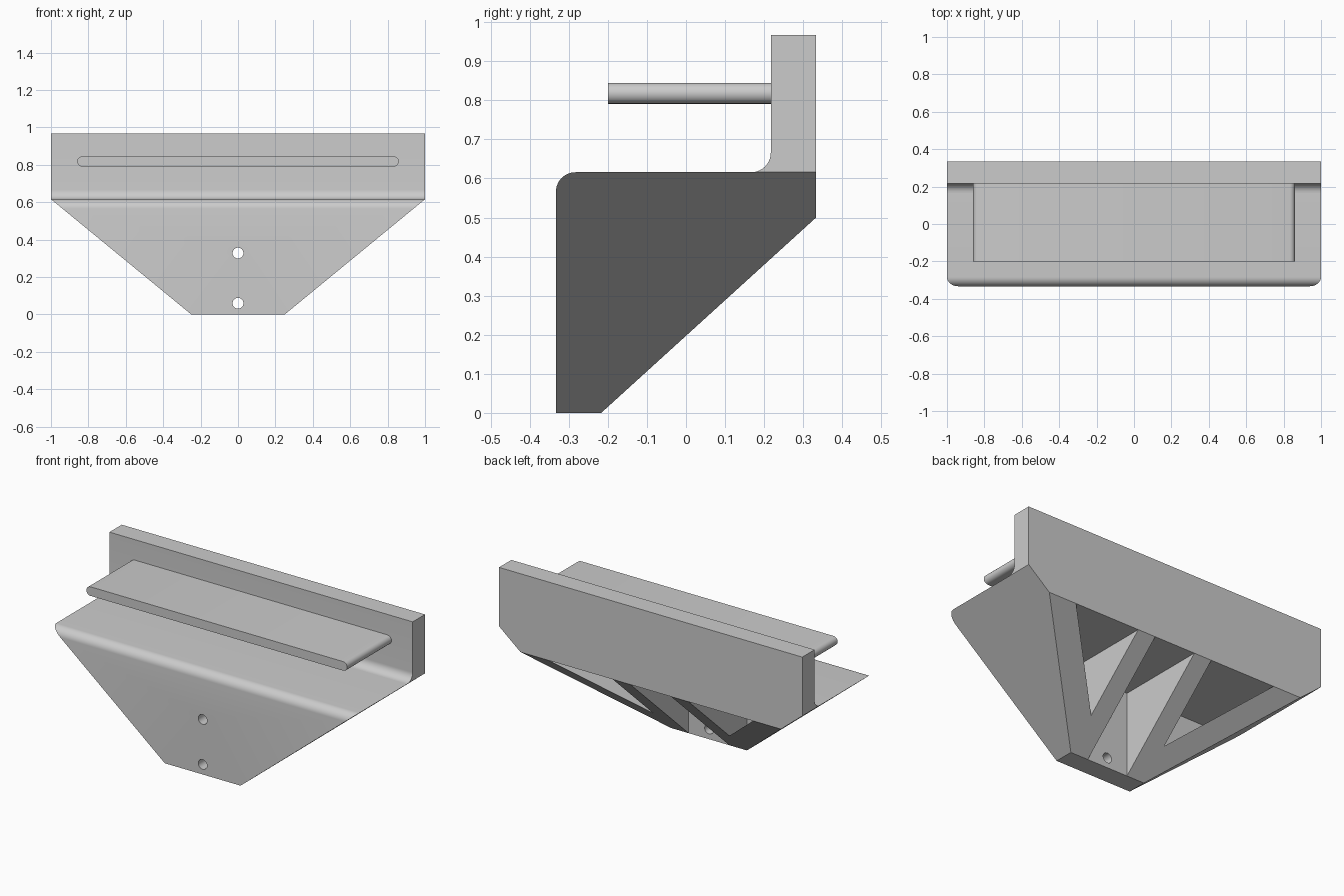
import bpy
import bmesh
from math import sin, cos, pi

if "Cube" in bpy.data.objects:
    bpy.data.objects.remove(bpy.data.objects["Cube"], do_unlink=True)

GREY = (0.6, 0.6, 0.6, 1)
grey = bpy.data.materials.new("plain grey")
grey.use_nodes = True
grey.diffuse_color = GREY
grey.node_tree.nodes["Principled BSDF"].inputs["Base Color"].default_value = GREY

# Shared dimensions
FRONT, BACK = -0.333, 0.333
WALL = 0.116
SHELF, TOP = 0.616, 0.967
CEILING = SHELF - WALL
FOOT = 0.25
INNER = FRONT + WALL
RAIL = BACK - WALL


def half_width(z):
    """Half the bracket's width at height z."""
    return min(1, FOOT + (1 - FOOT) * z / SHELF)


def slope_y(z):
    """Where the sloping underside is at height z."""
    return INNER + (BACK - INNER) * z / CEILING


def arc(cu, cv, radius, start, end, steps=10):
    angles = [start + (end - start) * i / steps for i in range(steps + 1)]
    return [(cu + radius * cos(a), cv + radius * sin(a)) for a in angles]


def loft(name, ring_a, ring_b):
    """Closed solid between two matching rings of points."""
    bm = bmesh.new()
    a = [bm.verts.new(p) for p in ring_a]
    b = [bm.verts.new(p) for p in ring_b]
    bm.faces.new(a)
    bm.faces.new(b[::-1])
    for i in range(len(a)):
        j = (i + 1) % len(a)
        bm.faces.new((a[j], a[i], b[i], b[j]))
    bmesh.ops.remove_doubles(bm, verts=bm.verts[:], dist=1e-5)
    bmesh.ops.recalc_face_normals(bm, faces=bm.faces[:])
    mesh = bpy.data.meshes.new(name)
    bm.to_mesh(mesh)
    bm.free()
    mesh.materials.append(grey)
    obj = bpy.data.objects.new(name, mesh)
    bpy.context.collection.objects.link(obj)
    return obj


def across(name, profile):
    """Side profile (y, z) stretched to both tapering ends."""
    return loft(name, [(half_width(z), y, z) for y, z in profile],
                [(-half_width(z), y, z) for y, z in profile])


def along(name, profile, y0, y1):
    """Front profile (x, z) run from front to back."""
    return loft(name, [(x, y0, z) for x, z in profile],
                [(x, y1, z) for x, z in profile])


def use(obj):
    bpy.ops.object.select_all(action="DESELECT")
    obj.select_set(True)
    bpy.context.view_layer.objects.active = obj


# Front plate and lower shelf with a rounded front edge
R = 0.05
body = across("front_plate_and_shelf",
              [(FRONT, 0), (INNER, 0), (INNER, CEILING), (BACK, CEILING), (BACK, SHELF)]
              + arc(FRONT + R, SHELF - R, R, pi / 2, pi))

# Screw holes through the front plate
for z in (0.06, 0.328):
    cutter = along("hole_cutter", arc(0, z, 0.029, 0, 2 * pi, 32)[:-1],
                   FRONT - 0.1, INNER + 0.1)
    use(body)
    cut = body.modifiers.new("hole", "BOOLEAN")
    cut.operation = "DIFFERENCE"
    cut.solver = "EXACT"
    cut.object = cutter
    bpy.ops.object.modifier_apply(modifier=cut.name)
    bpy.data.objects.remove(cutter, do_unlink=True)

# Upright back rail with a fillet at its foot
rail = across("back_rail",
              [(BACK, SHELF), (BACK, TOP), (RAIL, TOP)]
              + arc(RAIL - R, SHELF + R, R, 0, -pi / 2))

# Upper shelf with round ends
r = 0.027
upper = along("upper_shelf",
              arc(0.86 - r, 0.818, r, -pi / 2, pi / 2)
              + arc(r - 0.86, 0.818, r, pi / 2, 3 * pi / 2), -0.2, RAIL)

# Upright ribs and slanted side walls under the shelf
edge = half_width(CEILING)
inset = 0.183
rib = [(FOOT - WALL, 0), (FOOT, 0), (FOOT, CEILING), (FOOT - WALL, CEILING)]
wall = [(FOOT, 0), (edge, CEILING), (edge - inset, CEILING),
        (FOOT, inset * SHELF / (1 - FOOT))]
for side, word in ((1, "left"), (-1, "right")):
    for part, profile in (("rib", rib), ("side_wall", wall)):
        loft(f"{word}_{part}", [(side * x, INNER, z) for x, z in profile],
             [(side * x, slope_y(z), z) for x, z in profile])

# Smooth the curved parts, keeping edges sharp
for obj in (body, rail, upper):
    use(obj)
    bpy.ops.object.shade_smooth_by_angle(angle=pi / 6)
